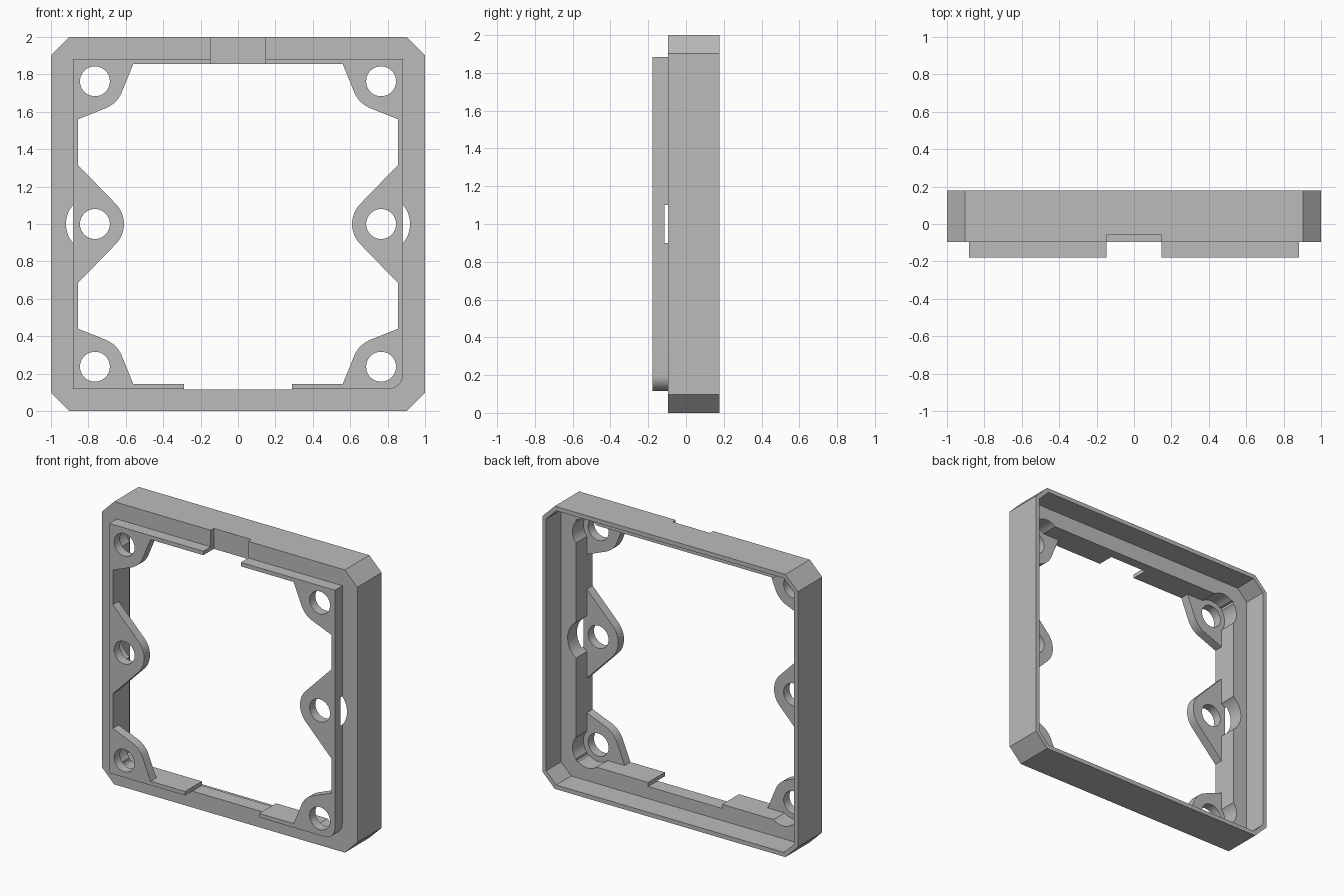
import bpy, bmesh, math

if "Cube" in bpy.data.objects:
    bpy.data.objects.remove(bpy.data.objects["Cube"], do_unlink=True)

grey = bpy.data.materials.new("plain grey")
grey.use_nodes = True
COLOR = (0.5, 0.5, 0.5, 1)
grey.diffuse_color = COLOR
grey.node_tree.nodes["Principled BSDF"].inputs["Base Color"].default_value = COLOR

FRONT, LIP, BACK = -0.095, -0.178, 0.178   # flange face, lip face, rear rim
LUG_BACK, SHELF = -0.113, 0.01
OPEN, LUG_X, LUG_Z = 0.855, 0.765, 0.763   # opening half size, screw positions
LUG_R, HOLE_R = 0.155, 0.08


def prism(name, pts, y0, y1):
    """Extrude an (x, z) outline, centred on z = 1, along y."""
    bm = bmesh.new()
    face = bm.faces.new([bm.verts.new((x, y0, z + 1)) for x, z in pts])
    out = bmesh.ops.extrude_face_region(bm, geom=[face])
    verts = [v for v in out["geom"] if isinstance(v, bmesh.types.BMVert)]
    bmesh.ops.translate(bm, vec=(0, y1 - y0, 0), verts=verts)
    bmesh.ops.recalc_face_normals(bm, faces=bm.faces)
    mesh = bpy.data.meshes.new(name)
    bm.to_mesh(mesh)
    bm.free()
    mesh.materials.append(grey)
    ob = bpy.data.objects.new(name, mesh)
    bpy.context.collection.objects.link(ob)
    return ob


def combine(target, tool, operation="DIFFERENCE"):
    """Apply a boolean and throw the tool away."""
    mod = target.modifiers.new("combine", "BOOLEAN")
    mod.object, mod.operation, mod.solver = tool, operation, "EXACT"
    bpy.context.view_layer.objects.active = target
    bpy.ops.object.modifier_apply(modifier=mod.name)
    bpy.data.objects.remove(tool, do_unlink=True)


def arc(cx, cz, r, a0, a1, n):
    angles = [math.radians(a0 + (a1 - a0) * i / n) for i in range(n + 1)]
    return [(cx + r * math.cos(a), cz + r * math.sin(a)) for a in angles]


def rect(x0, x1, z0, z1):
    return [(x0, z0), (x1, z0), (x1, z1), (x0, z1)]


def octagon(h, c):
    k = h - c
    return [(h, -k), (h, k), (k, h), (-k, h), (-h, k), (-h, -k), (-k, -h), (k, -h)]


# Chamfered frame
frame = prism("mounting_frame", octagon(1, 0.097), FRONT, BACK)

# Raised front lip with one rounded lower corner
e, r = 0.883, 0.08
lip = [(e, e), (-e, e), (-e, -e)] + arc(e - r, r - e, r, -90, 0, 10)
combine(frame, prism("lip", lip, LIP, 0), "UNION")

# Rear pocket leaving a thin wall
combine(frame, prism("pocket", octagon(0.97, 0.079), SHELF, 0.3))

# Front opening, shaped around the six screw lugs
quarter = arc(LUG_X, 0, LUG_R, 180, 135, 10)
quarter += [(OPEN, 0.315), (OPEN, 0.56)]
quarter += arc(LUG_X, LUG_Z, LUG_R, 247, 203, 10)
quarter += [(0.56, OPEN)]
upper = quarter + [(-x, z) for x, z in reversed(quarter)]
lower = [(x, -z) for x, z in reversed(upper[1:-1])]
combine(frame, prism("front_opening", upper + lower, -0.3, 0.1))

# Square opening behind the lugs
combine(frame, prism("rear_opening", rect(-OPEN, OPEN, -OPEN, OPEN), LUG_BACK, 0.1))

# Screw holes, with wider clearance bores behind the lugs
for side in (-1, 1):
    for z in (-LUG_Z, 0, LUG_Z):
        bore_r = LUG_R if z == 0 else 0.117
        x = side * LUG_X
        hole = arc(x, z, HOLE_R, 0, 350, 35)
        bore = arc(x, z, bore_r, 0, 354, 59)
        combine(frame, prism("hole", hole, -0.3, 0.1))
        combine(frame, prism("bore", bore, LUG_BACK, 0.1))

# Wide gap in the lower lip and notch through the upper front edge
combine(frame, prism("lower_gap", rect(-0.29, 0.29, -0.884, -0.7), -0.3, 0.1))
combine(frame, prism("upper_notch", rect(-0.147, 0.147, 0.7, 1.1), -0.3, -0.06))

# Smooth the curved walls, keep the edges sharp
bpy.ops.object.select_all(action="DESELECT")
frame.select_set(True)
bpy.context.view_layer.objects.active = frame
bpy.ops.object.shade_smooth_by_angle(angle=math.radians(25))
